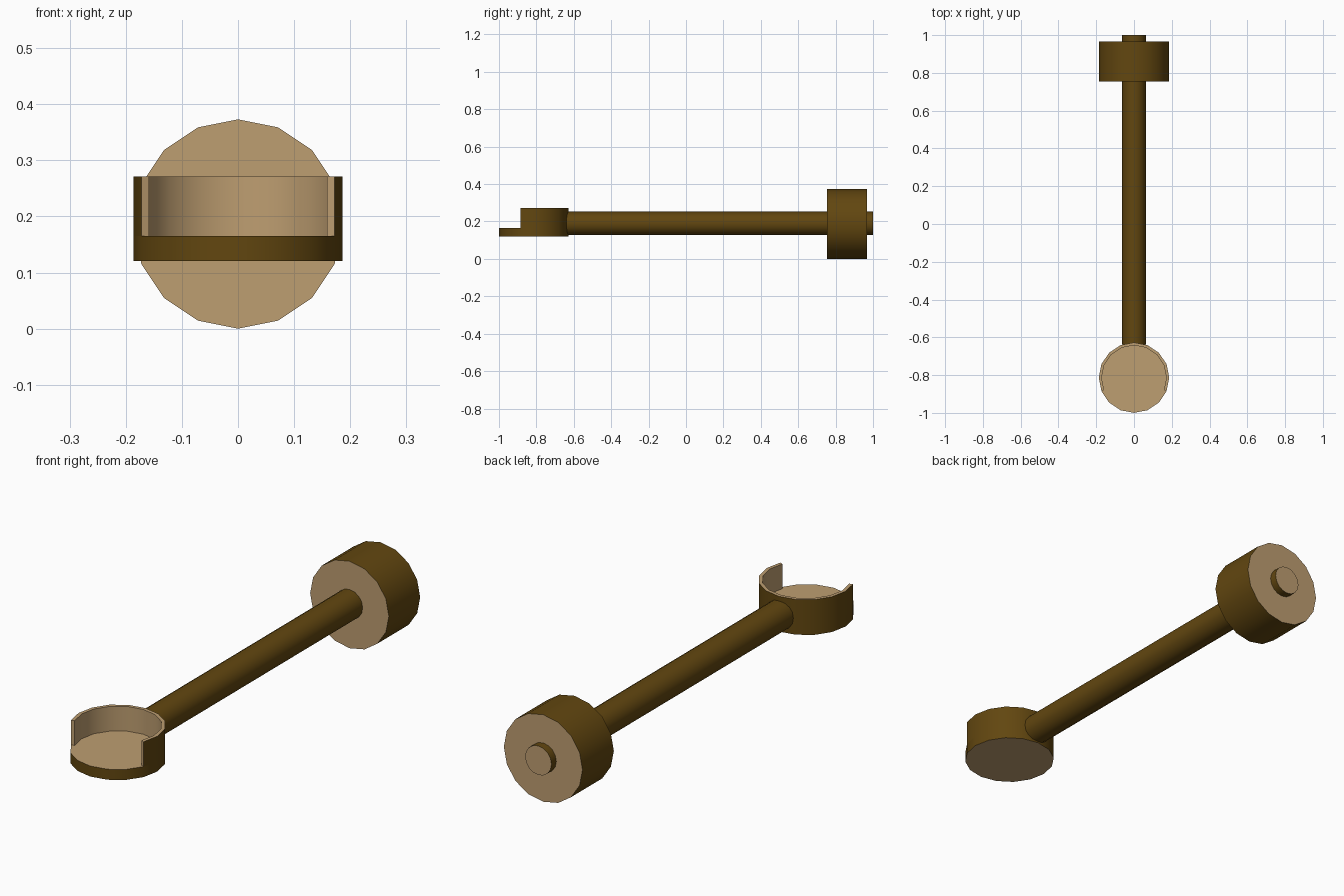
import bpy, bmesh, math
from mathutils import Matrix

if "Cube" in bpy.data.objects:
    bpy.data.objects.remove(bpy.data.objects["Cube"])

def material(name, rgb):
    m = bpy.data.materials.new(name)
    m.diffuse_color = (*rgb, 1)
    m.use_nodes = True
    m.node_tree.nodes["Principled BSDF"].inputs["Base Color"].default_value = m.diffuse_color
    return m

BARK = material("dark brown bark", (0.122, 0.062, 0.005))
WOOD = material("pale cut wood", (0.515, 0.342, 0.165))
SIDES, R, MID = 16, 0.1865, 0.1875

def finish(bm, name):
    bmesh.ops.recalc_face_normals(bm, faces=bm.faces[:])
    me = bpy.data.meshes.new(name)
    bm.to_mesh(me)
    bm.free()
    me.materials.append(BARK)
    me.materials.append(WOOD)
    ob = bpy.data.objects.new(name, me)
    bpy.context.collection.objects.link(ob)
    bpy.context.view_layer.objects.active = ob
    ob.select_set(True)
    bpy.ops.object.shade_smooth_by_angle(angle=math.radians(40))
    ob.select_set(False)

def log(name, radius, y0, y1, z):
    """Cylinder along y with bark sides and cut-wood ends."""
    bm = bmesh.new()
    mat = (Matrix.Translation((0, (y0 + y1) / 2, z)) @ Matrix.Rotation(math.pi / 2, 4, 'X'))
    bmesh.ops.create_cone(bm, cap_ends=True, segments=SIDES, radius1=radius,
                          radius2=radius, depth=y1 - y0, matrix=mat)
    for f in bm.faces:
        f.material_index = int(len(f.verts) > 4)
    finish(bm, name)

log("handle", 0.0625, -0.638, 1.0, 0.1895)
log("mallet_head", R, 0.755, 0.967, R)

# Scoop: solid base, with a thin wall that is open towards the front
CY, Z0, Z1, Z2, RI = -1 + R, 0.1205, 0.1655, 0.2715, 0.1715

bm = bmesh.new()
bmesh.ops.create_cone(bm, cap_ends=True, segments=SIDES, radius1=R, radius2=R,
                      depth=Z1 - Z0, matrix=Matrix.Translation((0, CY, (Z0 + Z1) / 2)))
for f in bm.faces:
    f.material_index = int(len(f.verts) > 4)
finish(bm, "scoop_base")

bm = bmesh.new()
rings = []
for i in range(-1, 10):
    a = math.tau * i / SIDES
    c, s = math.cos(a), math.sin(a)
    rings.append([bm.verts.new((r * c, CY + r * s, z))
                  for r, z in ((R, Z1), (R, Z2), (RI, Z2), (RI, Z1))])
for a, b in zip(rings, rings[1:]):
    for k in range(3):      # outer side is bark, rim and inside are cut wood
        f = bm.faces.new((a[k], b[k], b[k + 1], a[k + 1]))
        f.material_index = int(k > 0)
for end in (rings[0], rings[-1]):
    bm.faces.new(end).material_index = 1
finish(bm, "scoop_wall")
